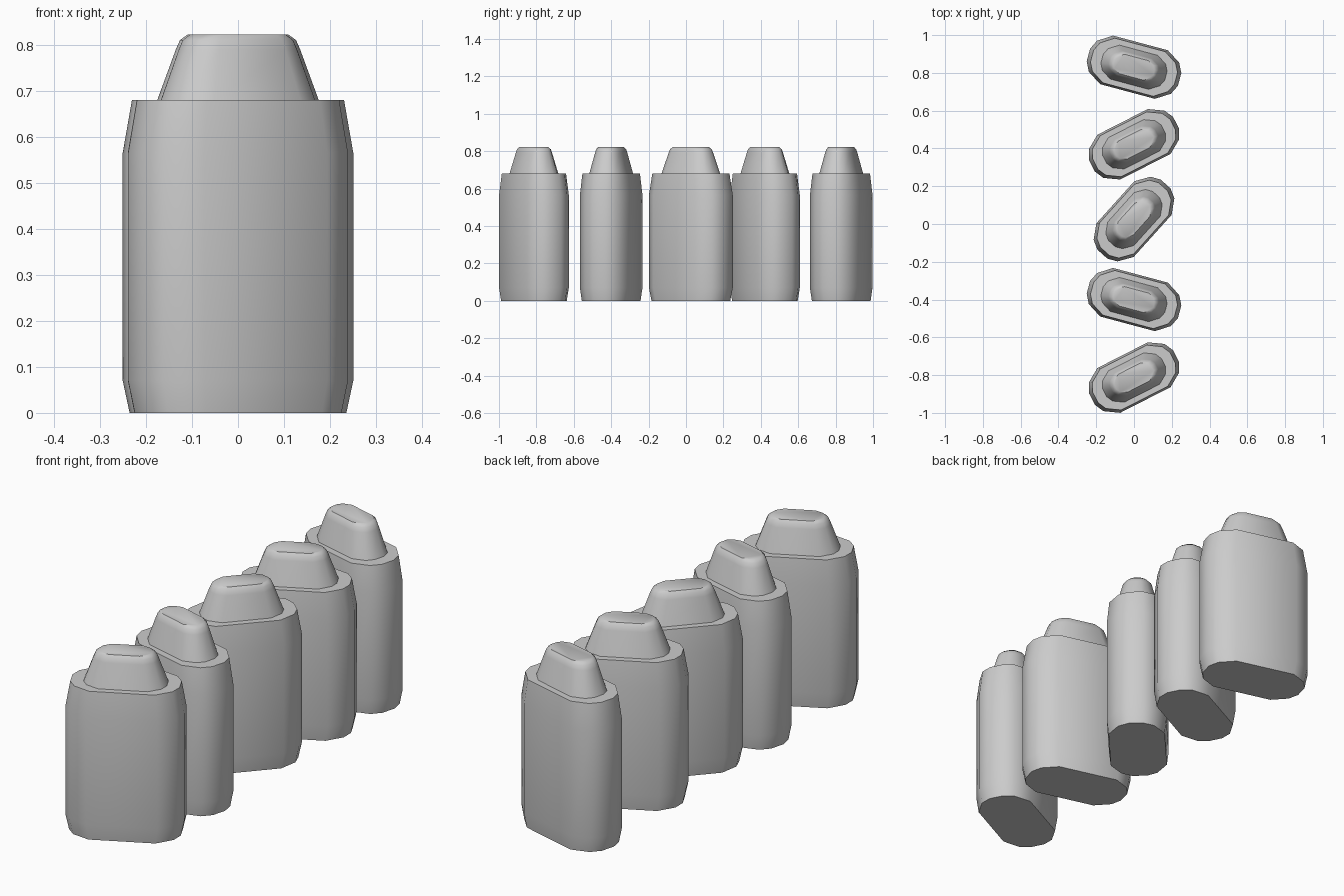
import bpy, bmesh
from math import radians

if "Cube" in bpy.data.objects:
    bpy.data.objects.remove(bpy.data.objects["Cube"])

# Quarter outline of the flattened bottle, mirrored into a full 12-sided ring
quarter = [(0.25, 0.035), (0.225, 0.085), (0.15, 0.133)]
half = quarter + [(-x, y) for x, y in reversed(quarter)]
outline = half + [(-x, -y) for x, y in half]

# Profiles: (x scale, y scale, height)
body_profile = [(0.94, 0.94, 0), (1, 1, 0.07), (1, 1, 0.565), (0.92, 0.92, 0.68)]
cap_profile = [(0.7, 0.7, 0.68), (0.54, 0.51, 0.79), (0.505, 0.47, 0.81), (0.44, 0.40, 0.822)]


def loft(name, profile, y, angle):
    """Stack scaled copies of the outline and cap both ends."""
    bm = bmesh.new()
    rings = [[bm.verts.new((px * sx, py * sy, z)) for px, py in outline]
             for sx, sy, z in profile]
    n = len(outline)
    for low, high in zip(rings, rings[1:]):
        for i in range(n):
            j = (i + 1) % n
            bm.faces.new((low[i], low[j], high[j], high[i]))
    bm.faces.new(rings[0][::-1])
    bm.faces.new(rings[-1])
    mesh = bpy.data.meshes.new(name)
    bm.to_mesh(mesh)
    bm.free()
    obj = bpy.data.objects.new(name, mesh)
    bpy.context.collection.objects.link(obj)
    obj.location.y = y
    obj.rotation_euler.z = radians(angle)
    bpy.ops.object.select_all(action='DESELECT')
    obj.select_set(True)
    bpy.context.view_layer.objects.active = obj
    bpy.ops.object.shade_smooth_by_angle(angle=radians(42))


# Row of five bottles, each turned a little differently
bottles = [(0.83, -15), (0.422, 27), (0.026, 48), (-0.40, -15), (-0.813, 27)]
for k, (y, angle) in enumerate(bottles, 1):
    loft(f"bottle_body_{k}", body_profile, y, angle)
    loft(f"bottle_cap_{k}", cap_profile, y, angle)
